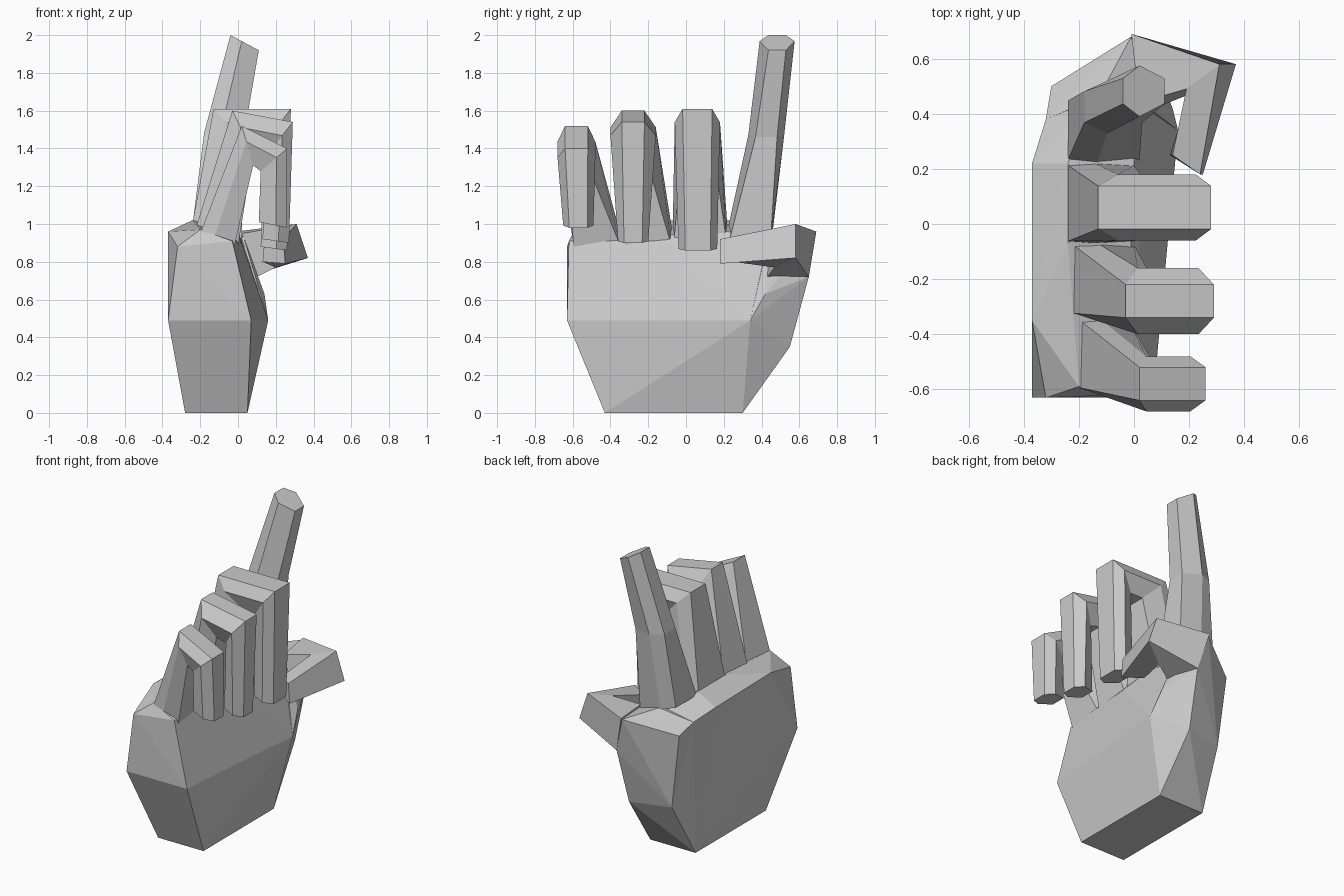
import bpy, bmesh


def finish(bm, name):
    bmesh.ops.recalc_face_normals(bm, faces=bm.faces)
    me = bpy.data.meshes.new(name)
    bm.to_mesh(me)
    bm.free()
    ob = bpy.data.objects.new(name, me)
    bpy.context.collection.objects.link(ob)
    return ob


def hull(name, pts):
    bm = bmesh.new()
    vs = [bm.verts.new(p) for p in pts]
    res = bmesh.ops.convex_hull(bm, input=vs)
    junk = {g for g in res["geom_interior"] + res["geom_unused"]
            if isinstance(g, bmesh.types.BMVert)}
    bmesh.ops.delete(bm, geom=list(junk), context='VERTS')
    bmesh.ops.dissolve_limit(bm, angle_limit=0.02, verts=bm.verts, edges=bm.edges)
    return finish(bm, name)


def loft(name, rings):
    bm = bmesh.new()
    rows = [[bm.verts.new(p) for p in r] for r in rings]
    n = len(rows[0])
    for a, b in zip(rows, rows[1:]):
        for i in range(n):
            j = (i + 1) % n
            bm.faces.new((a[i], a[j], b[j], b[i]))
    bm.faces.new(rows[0])
    bm.faces.new(rows[-1])
    return finish(bm, name)


def hexagon(xo, zo, xi, zi, y0, y1, f):
    # six-sided section: outer edge pair, wide middle pair, inner edge pair
    yc, h = (y0 + y1) / 2, (y1 - y0) / 2
    xm, zm = xo + (xi - xo) * 0.4, zo + (zi - zo) * 0.4
    return [(xo, yc - f * h, zo), (xm, yc - h, zm), (xi, yc - f * h, zi),
            (xi, yc + f * h, zi), (xm, yc + h, zm), (xo, yc + f * h, zo)]


# palm block
hull("palm", [
    (-0.28, -0.43, 0), (0.05, -0.43, 0), (0.05, 0.30, 0), (-0.28, 0.30, 0),
    (-0.37, -0.63, 0.49), (0.07, -0.63, 0.49), (0.16, 0.34, 0.49),
    (0.03, 0.55, 0.35), (-0.24, 0.49, 0.36),
    (-0.32, -0.63, 0.88), (-0.37, -0.35, 0.96), (-0.37, 0.22, 0.95), (-0.32, 0.38, 0.90),
    (-0.20, -0.59, 0.97), (-0.03, -0.62, 0.91), (-0.24, -0.07, 1.02), (-0.24, 0.22, 1.02),
    (0.0, 0.22, 0.96), (0.02, -0.08, 0.90), (-0.15, 0.45, 0.98), (0.02, 0.44, 0.92)])

# fleshy base of the thumb
hull("thumb_base", [
    (0.16, 0.34, 0.49), (0.03, 0.55, 0.35), (-0.24, 0.49, 0.36), (0.14, 0.42, 0.63),
    (0.05, 0.65, 0.72), (-0.30, 0.50, 0.85), (-0.32, 0.38, 0.90), (-0.15, 0.42, 0.98),
    (-0.01, 0.68, 0.95), (0.03, 0.44, 0.93)])

# bent thumb
loft("thumb", [
    [(-0.01, 0.69, 0.96), (0.05, 0.65, 0.72), (0.10, 0.43, 0.72), (0.02, 0.44, 0.95)],
    [(0.31, 0.58, 1.00), (0.37, 0.58, 0.82), (0.20, 0.47, 0.77), (0.19, 0.49, 0.98)],
    [(0.24, 0.18, 0.92), (0.25, 0.18, 0.79), (0.13, 0.25, 0.80), (0.14, 0.25, 0.91)]])

# raised and curled fingers: outer x,z, inner x,z, y range, bevel factor
fingers = {
    "index_finger": [(-0.24, 1.00, 0.02, 0.92, 0.22, 0.46, 0.9),
                     (-0.18, 1.48, 0.03, 1.46, 0.33, 0.52, 0.6),
                     (-0.04, 2.00, 0.11, 1.92, 0.39, 0.575, 0.5)],
    "middle_finger": [(-0.24, 1.01, 0.00, 0.92, -0.07, 0.22, 0.95),
                      (-0.13, 1.61, 0.05, 1.43, -0.06, 0.18, 0.65),
                      (0.28, 1.61, 0.14, 1.43, -0.06, 0.18, 0.65),
                      (0.26, 0.86, 0.12, 0.88, -0.04, 0.165, 0.65)],
    "ring_finger": [(-0.22, 0.99, 0.00, 0.88, -0.33, -0.07, 0.95),
                    (-0.03, 1.60, 0.08, 1.38, -0.40, -0.16, 0.5),
                    (0.29, 1.54, 0.15, 1.36, -0.40, -0.16, 0.5),
                    (0.27, 0.90, 0.13, 0.92, -0.36, -0.20, 0.6)],
    "little_finger": [(-0.20, 0.95, -0.02, 0.88, -0.60, -0.34, 0.95),
                      (0.02, 1.52, 0.08, 1.31, -0.68, -0.48, 0.6),
                      (0.26, 1.40, 0.12, 1.28, -0.68, -0.48, 0.6),
                      (0.26, 0.98, 0.11, 1.01, -0.65, -0.49, 0.6)]}
for name, secs in fingers.items():
    loft(name, [hexagon(*s) for s in secs])
